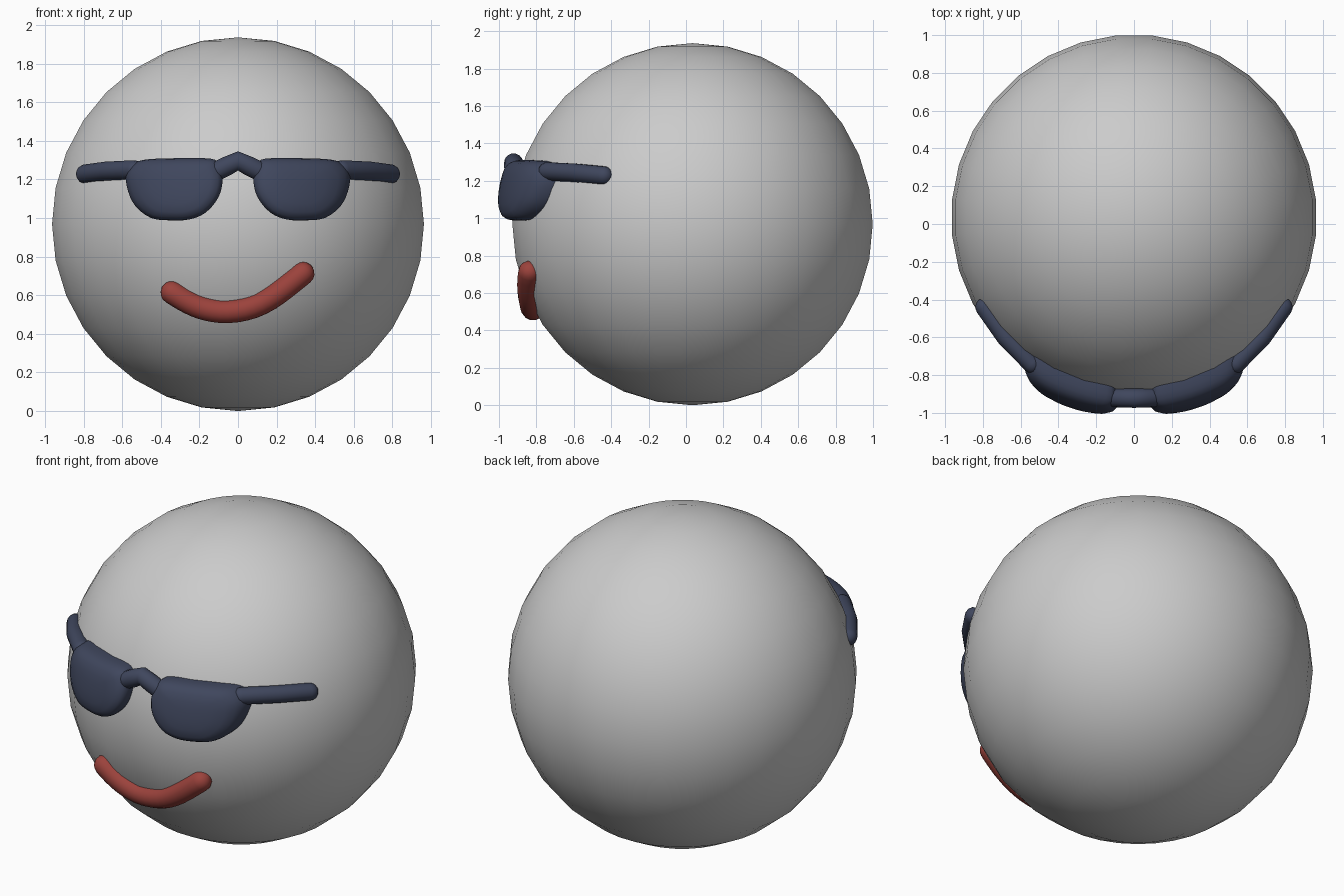
import bpy, bmesh, math
from mathutils import Vector

if "Cube" in bpy.data.objects:
    bpy.data.objects.remove(bpy.data.objects["Cube"])

R = 0.968
C = Vector((0, 0.035, 0.968))


def material(name, color):
    m = bpy.data.materials.new(name)
    m.diffuse_color = color
    m.use_nodes = True
    m.node_tree.nodes["Principled BSDF"].inputs["Base Color"].default_value = m.diffuse_color
    return m


NAVY = material("dark_navy", (0.05, 0.062, 0.11, 1))
RED = material("red", (0.33, 0.055, 0.045, 1))


def on_face(x, z, h=0.0):
    """Point on the front of the head, raised by h."""
    d = (R + h) ** 2 - x * x - (z - C.z) ** 2
    return Vector((x, C.y - math.sqrt(d), z))


def spline(pts, n, closed=False):
    """Smooth path through points (Catmull-Rom), n steps per span."""
    pts = [Vector(p) for p in pts]
    k, out = len(pts), []
    get = (lambda i: pts[i % k]) if closed else (lambda i: pts[max(0, min(k - 1, i))])
    for i in range(k if closed else k - 1):
        a, b, c, d = (get(i + j) for j in (-1, 0, 1, 2))
        for s in range(n):
            t = s / n
            out.append(0.5 * (2 * b + (c - a) * t + (2 * a - 5 * b + 4 * c - d) * t * t
                              + (3 * b - a - 3 * c + d) * t ** 3))
    return out if closed else out + [pts[-1]]


def loft(name, rings, mat, mirror=False):
    """Skin closed rings, with a centre point at both ends."""
    bm = bmesh.new()
    loops = [[bm.verts.new(p) for p in r] for r in rings]
    n = len(loops[0])
    for a, b in zip(loops, loops[1:]):
        for i in range(n):
            j = (i + 1) % n
            bm.faces.new((a[i], a[j], b[j], b[i]))
    for loop in (loops[0], loops[-1]):
        bm.faces.new(loop)
    bmesh.ops.recalc_face_normals(bm, faces=bm.faces)
    me = bpy.data.meshes.new(name)
    bm.to_mesh(me)
    bm.free()
    me.materials.append(mat)
    for p in me.polygons:
        p.use_smooth = True
    ob = bpy.data.objects.new(name, me)
    bpy.context.collection.objects.link(ob)
    if mirror:
        ob.modifiers.new("Mirror", "MIRROR").use_mirror_merge = False
    return ob


def tube(name, path, r, mat, mirror=False, sides=14):
    """Round tube along a path with domed ends."""
    path = [Vector(p) for p in path]
    first = (path[1] - path[0]).normalized()
    last = (path[-1] - path[-2]).normalized()
    caps = [(math.sin(a) * r, math.cos(a) * r) for a in (1.45, 1.1, 0.75, 0.4)]
    stations = [(path[0] - first * d, first, q) for d, q in caps]
    for i, p in enumerate(path):
        t = path[min(i + 1, len(path) - 1)] - path[max(i - 1, 0)]
        stations.append((p, t.normalized(), r))
    stations += [(path[-1] + last * d, last, q) for d, q in reversed(caps)]
    rings = []
    for p, t, q in stations:
        u = t.cross(Vector((0, 0, 1))).normalized()
        v = u.cross(t)
        rings.append([p + (u * math.cos(k * math.tau / sides)
                           + v * math.sin(k * math.tau / sides)) * q for k in range(sides)])
    return loft(name, rings, mat, mirror)


# Head
bpy.ops.mesh.primitive_uv_sphere_add(segments=32, ring_count=16, radius=R, location=C,
                                     rotation=(0, 0, math.pi / 32))
head = bpy.context.object
head.name = "head"
bpy.ops.object.shade_smooth()

# Lenses: pillow shape wrapped on the face
outline = spline([(.535, 1.285, 0), (.46, 1.305, 0), (.3, 1.31, 0), (.145, 1.308, 0),
                  (.1, 1.28, 0), (.08, 1.2, 0), (.1, 1.11, 0), (.165, 1.03, 0),
                  (.25, .993, 0), (.35, .988, 0), (.45, 1.0, 0), (.53, 1.06, 0),
                  (.57, 1.14, 0), (.58, 1.23, 0)], 3, closed=True)
mid = Vector((.33, 1.16, 0))
profile = [(.1, -.06), (.96, -.06), (1, 0), (1, .035), (.97, .06), (.9, .08),
           (.75, .094), (.5, .1), (.25, .102), (.06, .102)]
rings = []
for s, h in profile:
    pts = [mid + (p - mid) * s for p in outline]
    rings.append([on_face(p.x, p.y, h) for p in pts])
loft("lenses", rings, NAVY, mirror=True)

# Nose bridge
tube("bridge", [(-.11, -.918, 1.243), (-.055, -.921, 1.27), (0, -.922, 1.296),
                (.055, -.921, 1.27), (.11, -.918, 1.243)], .051, NAVY)

# Temple arms
tube("temples", [(.54, -.74, 1.25), (.68, -.597, 1.243), (.79, -.44, 1.228)],
     .05, NAVY, mirror=True)

# Lopsided smile
smile = spline([(-.34, .613, 0), (-.25, .56, 0), (-.16, .527, 0), (-.05, .515, 0),
                (.08, .54, 0), (.2, .605, 0), (.335, .712, 0)], 3)
tube("mouth", [on_face(p.x, p.y, 0) for p in smile], .061, RED)
